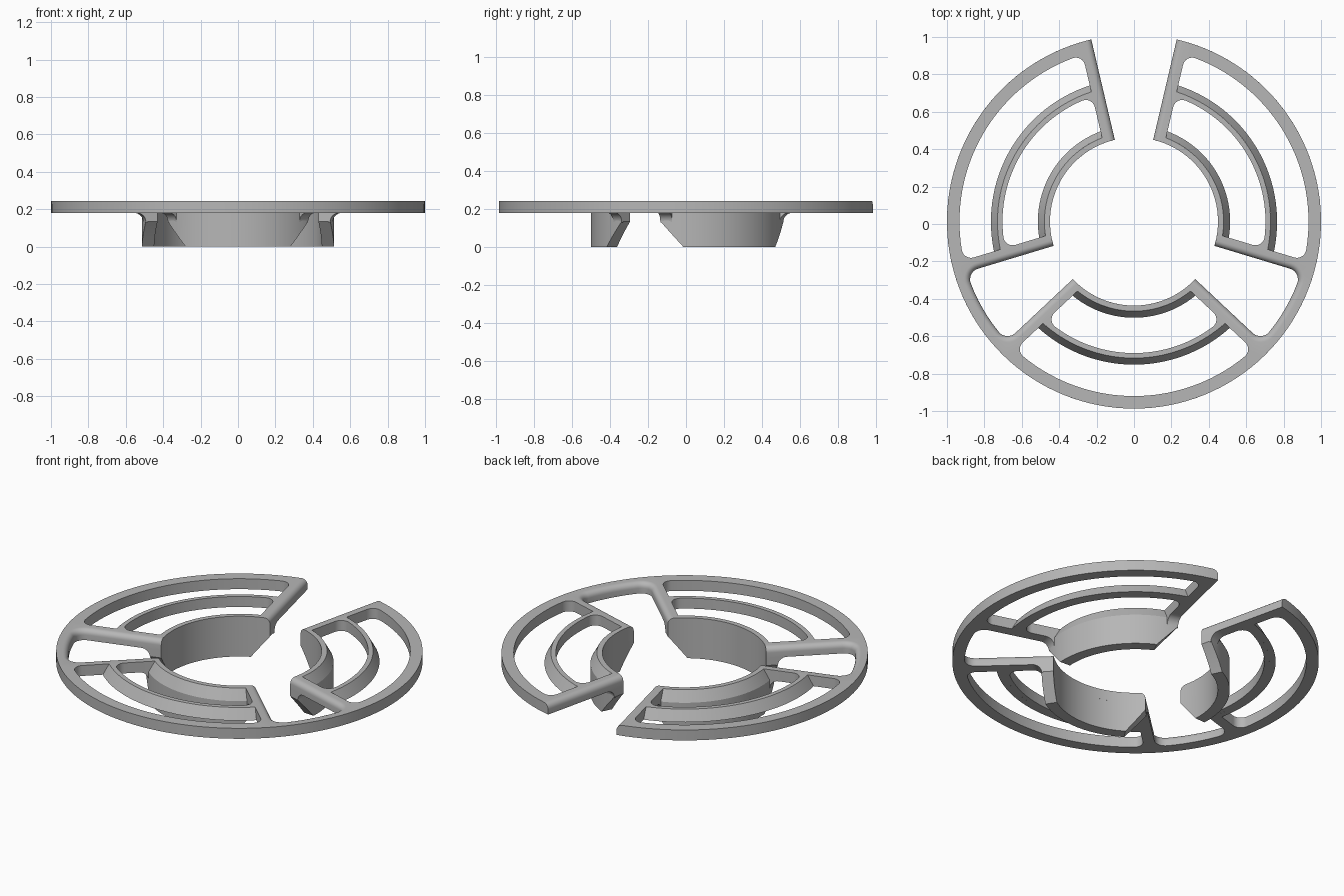
import bpy, bmesh, math
from math import radians, degrees, asin, atan2, sin, cos, hypot, sqrt

if "Cube" in bpy.data.objects:
    bpy.data.objects.remove(bpy.data.objects["Cube"])

CY = 0.013                      # centre of the arcs
HALF = 13.2                     # half angle of each gap
R_OUT, R_RING, R_IN = 1.0, 0.933, 0.449
Z0, Z1 = 0.18, 0.243            # plate bottom and top
SPOKE = 0.064                   # spoke width
ROUND = 0.032                   # rounding of the gap edges

grey = bpy.data.materials.new("light_grey")
grey.diffuse_color = (0.47, 0.47, 0.47, 1)
grey.use_nodes = True
grey.node_tree.nodes["Principled BSDF"].inputs["Base Color"].default_value = grey.diffuse_color


def pol(r, a):
    return (r * cos(radians(a)), r * sin(radians(a)))


def edge_angle(g, s, r, d):
    """Angle at radius r, at distance d inside the edge of gap g (side s)."""
    return g + s * (HALF + degrees(asin(d / r)))


def edge_pt(g, s, r, d):
    return pol(r, edge_angle(g, s, r, d))


def corner(g, s, d, R, f, sd, grow=0.0, n=8):
    """Fillet running from a spoke edge into the arc of radius R."""
    rc = R - f
    ca = edge_angle(g, s, rc, d - sd * f)
    cx, cy = pol(rc, ca)
    a0 = g + s * HALF + sd * s * 90
    return [(cx + (f + grow) * cos(radians(a0 + (ca - a0) * i / n)),
             cy + (f + grow) * sin(radians(a0 + (ca - a0) * i / n))) for i in range(n + 1)]


def arc(r, a0, a1, n):
    """Inner points of an arc, ends left out."""
    return [pol(r, a0 + (a1 - a0) * i / n) for i in range(1, n)]


def outline(d):
    """Whole plan outline, with the gap edges moved in by d."""
    pts = [edge_pt(450, -1, R_OUT, d)]
    pts += arc(R_OUT, edge_angle(450, -1, R_OUT, d), edge_angle(90, 1, R_OUT, d), 120)
    pts.append(edge_pt(90, 1, R_OUT, d))
    for g in (90, 210, 330):
        if g != 90:             # closed gap: rounded notch up to the ring
            f = 0.06
            pts += corner(g, -1, 0, R_RING, f, 1, d)
            ca = HALF - degrees(asin(f / (R_RING - f)))
            pts += arc(R_RING + d, g - ca, g + ca, 6)
            pts += corner(g, 1, 0, R_RING, f, 1, d)[::-1]
        pts.append(edge_pt(g, 1, R_IN, d))
        pts += arc(R_IN, edge_angle(g, 1, R_IN, d), edge_angle(g + 120, -1, R_IN, d), 36)
        pts.append(edge_pt(g + 120, -1, R_IN, d))
    return pts


def window(c, r0, r1, f):
    """Slot between two arcs with rounded outer corners."""
    g0, g1 = c - 60, c + 60
    pts = [edge_pt(g0, 1, r0, SPOKE)] + corner(g0, 1, SPOKE, r1, f, -1)
    off = HALF + degrees(asin((SPOKE + f) / (r1 - f)))
    pts += arc(r1, g0 + off, g1 - off, 36)
    pts += corner(g1, -1, SPOKE, r1, f, -1)[::-1] + [edge_pt(g1, -1, r0, SPOKE)]
    pts += arc(r0, edge_angle(g1, -1, r0, SPOKE), edge_angle(g0, 1, r0, SPOKE), 36)
    return pts


def finish(bm, name):
    bmesh.ops.recalc_face_normals(bm, faces=bm.faces[:])
    me = bpy.data.meshes.new(name)
    bm.to_mesh(me)
    bm.free()
    ob = bpy.data.objects.new(name, me)
    ob.location.y = CY
    me.materials.append(grey)
    bpy.context.collection.objects.link(ob)
    bpy.ops.object.select_all(action='DESELECT')
    ob.select_set(True)
    bpy.context.view_layer.objects.active = ob
    bpy.ops.object.shade_smooth_by_angle(angle=radians(30))
    return ob


def loft(bm, rings):
    """Skin closed rings; returns the vertex rings."""
    vr = [[bm.verts.new(p) for p in r] for r in rings]
    for a, b in zip(vr, vr[1:]):
        for i in range(len(a)):
            j = (i + 1) % len(a)
            bm.faces.new((a[i], a[j], b[j], b[i]))
    return vr


def solid(name, sections):
    bm = bmesh.new()
    vr = loft(bm, sections)
    bm.faces.new(vr[0])
    bm.faces.new(vr[-1])
    return finish(bm, name)


# Slotted plate: ring, spokes and arc tops in one piece
bm = bmesh.new()
layers = [(0, Z0)]
for i in range(7):
    t = radians(90 * i / 6)
    layers.append((ROUND * (1 - cos(t)), Z1 - ROUND + ROUND * sin(t)))
stacks = [loft(bm, [[(x, y, z) for x, y in outline(d)] for d, z in layers])]
for c in (30, 150, 270):
    for r0, r1, f in ((0.73, R_RING, 0.05), (0.479, 0.703, 0.05)):
        w = window(c, r0, r1, f)
        stacks.append(loft(bm, [[(x, y, z) for x, y in w] for z in (Z0, Z1)]))
for k in (0, -1):
    edges = [bm.edges.get((s[k][i], s[k][i - 1])) for s in stacks for i in range(len(s[k]))]
    bmesh.ops.triangle_fill(bm, use_beauty=True, use_dissolve=False, edges=edges, normal=(0, 0, 1))
finish(bm, "slotted_plate")

N = 48
for k, c in enumerate((30, 150, 270)):
    # Sloped outer flanks of the middle arc and of the inner wall
    for part, r0, r1 in (("middle_arc_flank", 0.73, 0.765), ("inner_wall_flank", 0.479, 0.514)):
        h = 60 - HALF - degrees(asin(SPOKE / r1))
        secs = []
        for i in range(N + 1):
            a = c - h + 2 * h * i / N
            secs.append([(*pol(r, a), z) for r, z in ((r0, Z0), (r1, Z0), (r0, Z1))])
        solid(f"{part}_{k}", secs)

    # Hanging inner wall with slanted lower ends
    h, flat = 60 - HALF, 33
    steps = [-h] + [-flat + 2 * flat * i / N for i in range(N + 1)] + [h]
    steps[1:1] = [-h + (h - flat) * i / 8 for i in range(1, 8)]
    steps[-1:-1] = [flat + (h - flat) * i / 8 for i in range(1, 8)]
    secs = []
    for t in steps:
        zb = max(0, (abs(t) - flat) / (h - flat) * 0.135)
        secs.append([(*pol(r, c + t), z) for r, z in
                     ((R_IN, zb), (0.514, zb), (0.514, Z0), (R_IN, Z0))])
    solid(f"inner_wall_{k}", secs)

    # Concave brackets below the spokes, at both wall ends
    for g, s, side in ((c - 60, 1, "a"), (c + 60, -1, "b")):
        prof = [(0.505, Z0), (0.505, Z0 - 0.05)]
        for i in range(9):
            t = radians(90 * i / 8)
            prof.append((0.564 - 0.05 * cos(t), Z0 - 0.05 + 0.05 * sin(t)))
        solid(f"spoke_bracket_{k}{side}",
              [[(*edge_pt(g, s, r, d), z) for r, z in prof] for d in (0, SPOKE)])
